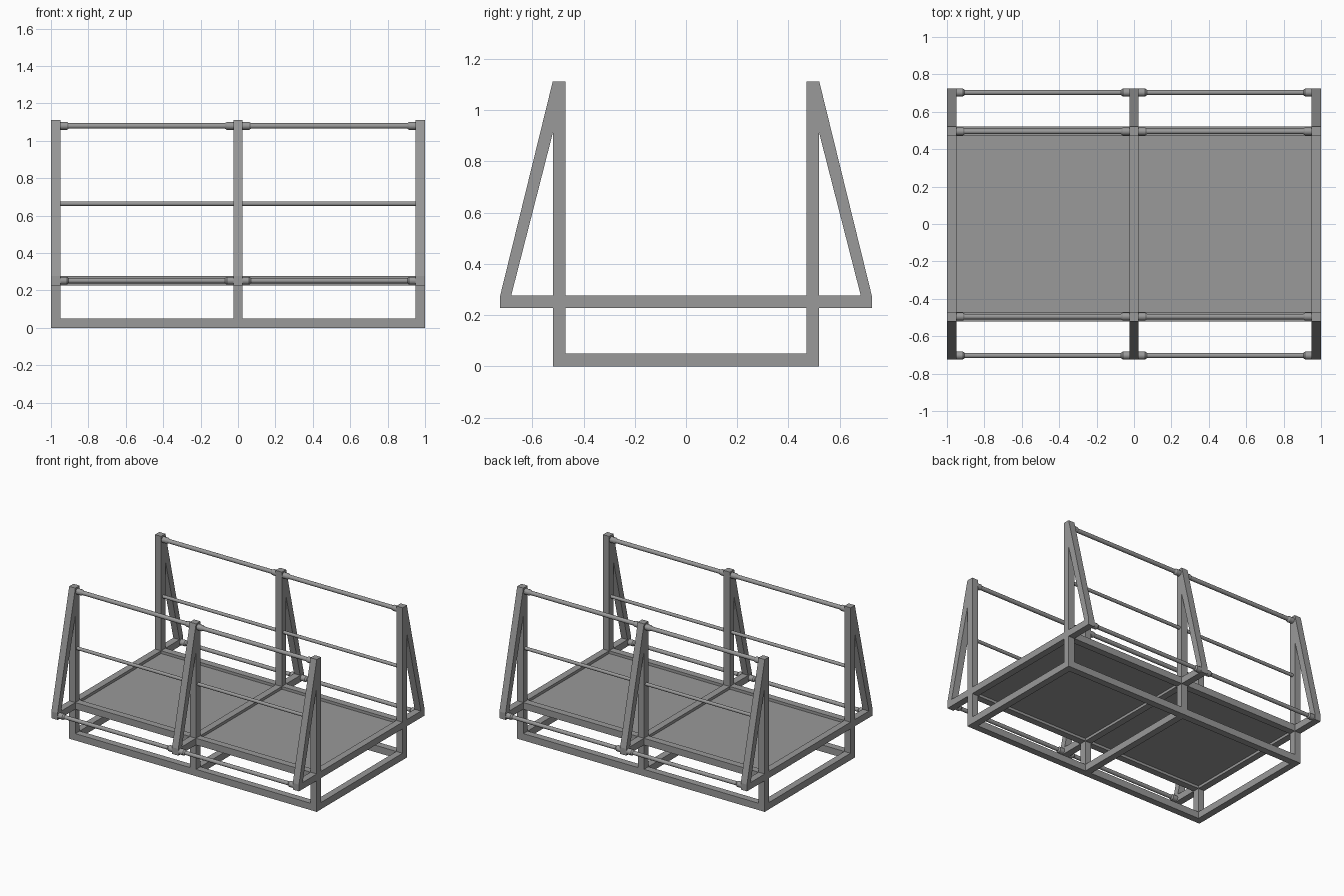
import bpy, bmesh
from mathutils import Matrix, Vector

if "Cube" in bpy.data.objects:
    bpy.data.objects.remove(bpy.data.objects["Cube"])

steel = bpy.data.materials.new("steel grey")
steel.use_nodes = True
GREY = (0.32, 0.32, 0.32, 1)
steel.diffuse_color = GREY
steel.node_tree.nodes["Principled BSDF"].inputs["Base Color"].default_value = GREY

W = 0.05                      # tube width
H = W / 2
FRAMES = (-0.975, 0, 0.975)   # frame positions along x
POST_Y = 0.495
BAYS = ((-0.95, -H), (H, 0.95))


def finish(name, bm):
    bmesh.ops.recalc_face_normals(bm, faces=bm.faces)
    mesh = bpy.data.meshes.new(name)
    bm.to_mesh(mesh)
    bm.free()
    mesh.materials.append(steel)
    obj = bpy.data.objects.new(name, mesh)
    bpy.context.collection.objects.link(obj)
    return obj


def box(name, x, y, z):
    """Box from (min, max) ranges."""
    bm = bmesh.new()
    bmesh.ops.create_cube(bm, size=1)
    for v in bm.verts:
        v.co = Vector([r[0] if c < 0 else r[1] for c, r in zip(v.co, (x, y, z))])
    return finish(name, bm)


def plate(name, x, outline):
    """Y-Z outline extruded across the tube width."""
    bm = bmesh.new()
    face = bm.faces.new([bm.verts.new((x - H, y, z)) for y, z in outline])
    new = bmesh.ops.extrude_face_region(bm, geom=[face])["geom"]
    bmesh.ops.translate(bm, vec=(W, 0, 0), verts=[v for v in new if isinstance(v, bmesh.types.BMVert)])
    return finish(name, bm)


def rod(name, x0, x1, y, z, r0, r1=None):
    """Round bar or cone along x."""
    bm = bmesh.new()
    bmesh.ops.create_cone(bm, cap_ends=True, segments=20, radius1=r0,
                          radius2=r0 if r1 is None else r1, depth=x1 - x0,
                          matrix=Matrix.Translation(((x0 + x1) / 2, y, z))
                          @ Matrix.Rotation(1.5707963, 4, 'Y'))
    for f in bm.faces:
        f.smooth = len(f.verts) == 4
    for e in bm.edges:
        e.smooth = all(f.smooth for f in e.link_faces)
    return finish(name, bm)


def rail(name, x0, x1, y, z, r, collar=0):
    rod(name, x0, x1, y, z, r)
    if collar:
        rod(name + "_collar", x0, x0 + 0.035, y, z, collar)
        rod(name + "_collar_taper", x0 + 0.035, x0 + 0.045, y, z, collar, r)
        rod(name + "_collar", x1 - 0.035, x1, y, z, collar)
        rod(name + "_collar_taper", x1 - 0.045, x1 - 0.035, y, z, r, collar)


# Cross frames: posts, base tie, deck beam and slanted braces
for x in FRAMES:
    span = (x - H, x + H)
    box("base_cross_beam", span, (-0.47, 0.47), (0, W))
    box("deck_cross_beam", span, (-0.725, 0.725), (0.228, 0.277))
    for s in (-1, 1):
        box("post", span, sorted((s * 0.47, s * 0.52)), (0, 1.112))
        plate("brace", x, [(s * y, z) for y, z in
                           ((0.725, 0.277), (0.52, 1.112), (0.52, 0.91), (0.682, 0.277))])

# Long members, deck panels and rails for each bay
for x0, x1 in BAYS:
    box("deck_panel", (x0, x1), (-0.47, 0.47), (0.247, 0.257))
    for s in (-1, 1):
        side = sorted((s * 0.47, s * 0.52))
        box("base_long_beam", (x0, x1), side, (0, W))
        box("deck_long_beam", (x0, x1), side, (0.228, 0.277))
        rail("top_rail", x0, x1, s * POST_Y, 1.08, 0.015, 0.021)
        rail("middle_rail", x0, x1, s * POST_Y, 0.664, 0.012)
        rail("outer_rail", x0, x1, s * 0.703, 0.252, 0.014, 0.021)
